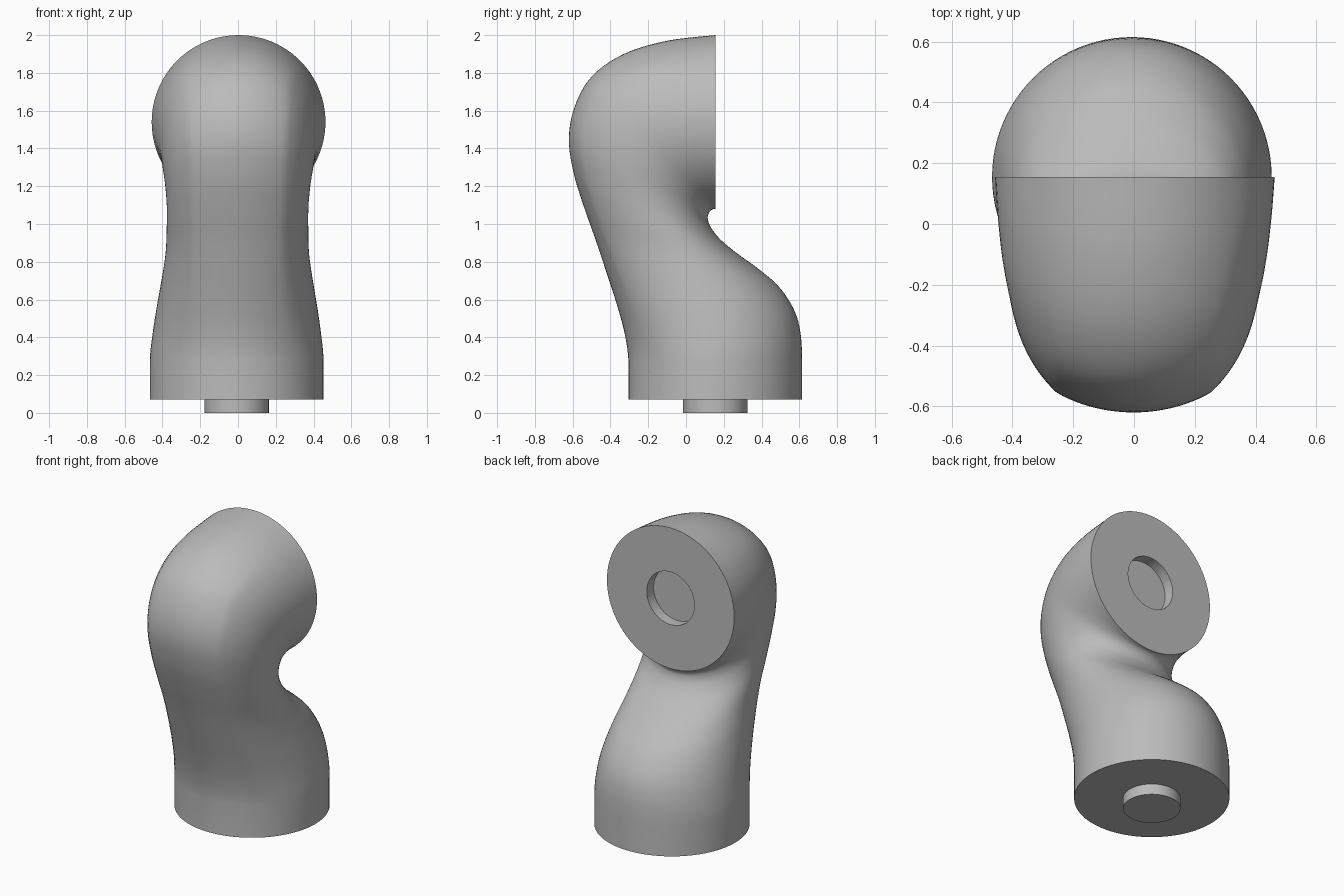
import bpy, bmesh, math
from mathutils import Vector

cube = bpy.data.objects.get("Cube")
if cube:
    bpy.data.objects.remove(cube, do_unlink=True)

SEG, STEPS, R = 96, 5, 0.46

grey = bpy.data.materials.new("plain grey")
grey.use_nodes = True
colour = (0.5, 0.5, 0.5, 1)
grey.diffuse_color = colour
grey.node_tree.nodes["Principled BSDF"].inputs["Base Color"].default_value = colour

# Sections of the bent neck: front y, front z, back y, back z, half width
SECTIONS = [
    (-.305, .07, .615, .07, .46),
    (-.305, .28, .615, .28, .46),
    (-.325, .42, .605, .43, .445),
    (-.365, .57, .57, .55, .425),
    (-.42, .74, .49, .67, .40),
    (-.48, .92, .38, .765, .38),
    (-.54, 1.09, .27, .845, .375),
    (-.595, 1.27, .18, .92, .375),
    (-.62, 1.45, .13, .985, .385),
    (-.59, 1.62, .115, 1.03, .40),
    (-.50, 1.78, .12, 1.055, .415),
    (-.33, 1.90, .13, 1.07, .435),
    (-.10, 1.97, .14, 1.077, .45),
    (.155, 2.0, .155, 1.08, .46),
]


def spline(rows, i, f):
    """Smooth in-between section."""
    a, b, c, d = (rows[min(max(i + k, 0), len(rows) - 1)] for k in (-1, 0, 1, 2))
    return [q + f / 2 * (r - p + f * (2 * p - 5 * q + 4 * r - s + f * (3 * (q - r) + s - p)))
            for p, q, r, s in zip(a, b, c, d)]


def ring(bm, section, t):
    """Round section whose front is a shallow arc meeting fuller sides."""
    fy, fz, by, bz, w = section
    front, back = Vector((0, fy, fz)), Vector((0, by, bz))
    mid = (front + back) / 2 + Vector((.01 * t - .007, 0, 0))
    depth = (front - back).length / 2
    axis = (front - back).normalized()
    verts = []
    for k in range(SEG):
        ang = math.tau * k / SEG
        u, v = w * math.sin(ang), depth * math.cos(ang)
        if v > 0:
            arc = depth - R + math.sqrt(max(R * R - u * u, 0))
            v = min(v * (1 + .1 * math.sin(math.pi * t)), max(arc, 0))
        verts.append(bm.verts.new(mid + axis * v + Vector((u, 0, 0))))
    return verts


def finish(bm, name):
    bmesh.ops.recalc_face_normals(bm, faces=bm.faces)
    mesh = bpy.data.meshes.new(name)
    bm.to_mesh(mesh)
    bm.free()
    obj = bpy.data.objects.new(name, mesh)
    bpy.context.collection.objects.link(obj)
    mesh.materials.append(grey)
    bpy.ops.object.select_all(action='DESELECT')
    obj.select_set(True)
    bpy.context.view_layer.objects.active = obj
    bpy.ops.object.shade_smooth_by_angle(angle=math.radians(35))


# Bent body with a round socket sunk into its flat upper face
bm = bmesh.new()
last = len(SECTIONS) - 1
rings = [ring(bm, SECTIONS[0], 0)]
for i in range(1, last):
    for s in range(STEPS):
        f = s / STEPS
        rings.append(ring(bm, spline(SECTIONS, i, f), (i - 1 + f) / (last - 1)))
rings.append(ring(bm, SECTIONS[last], 1))
for y in (.155, .085):
    rings.append(ring(bm, (y, 1.712, y, 1.368, .172), 1))
for a, b in zip(rings, rings[1:]):
    for k in range(SEG):
        n = (k + 1) % SEG
        bm.faces.new((a[k], a[n], b[n], b[k]))
bm.faces.new(rings[0])
bm.faces.new(rings[-1])
finish(bm, "bent_body")

# Peg under the base
bm = bmesh.new()
bmesh.ops.create_cone(bm, cap_ends=True, segments=SEG, radius1=.17, radius2=.17, depth=.08)
bmesh.ops.translate(bm, verts=bm.verts, vec=(-.007, .155, .04))
finish(bm, "base_peg")
